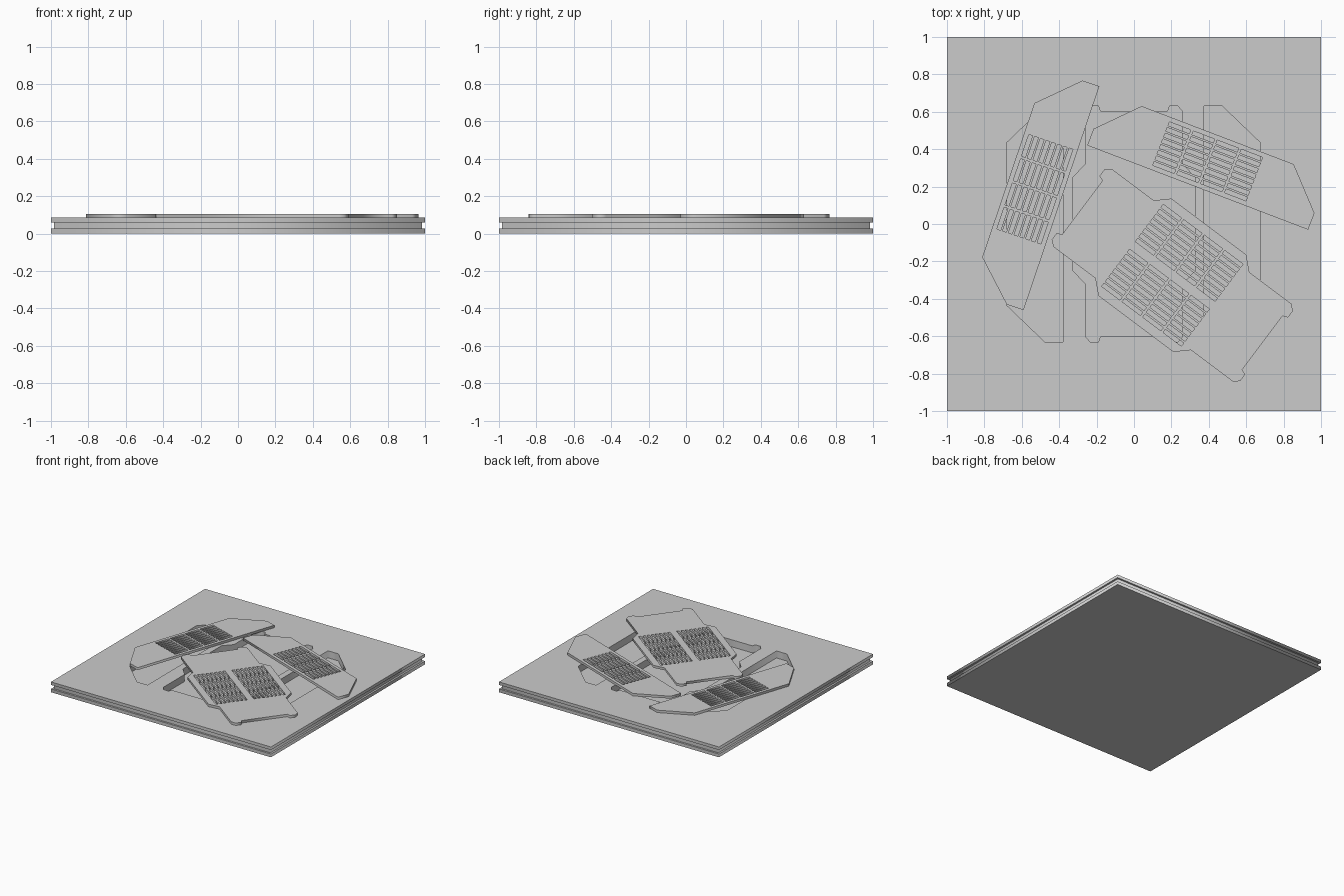
import bpy
from math import radians, sin, cos

if "Cube" in bpy.data.objects:
    bpy.data.objects.remove(bpy.data.objects["Cube"])


def place(points, x=0, y=0, deg=0):
    """Rotate and move a 2D outline."""
    s, c = sin(radians(deg)), cos(radians(deg))
    return [(x + c * px - s * py, y + s * px + c * py) for px, py in points]


def rect(cx, cy, hx, hy):
    return [(cx - hx, cy - hy), (cx + hx, cy - hy), (cx + hx, cy + hy), (cx - hx, cy + hy)]


def plate(name, outline, holes, z0, z1, x=0, y=0, deg=0):
    """Flat plate with cut-outs, made from a filled 2D curve."""
    cu = bpy.data.curves.new(name, 'CURVE')
    cu.dimensions = '2D'
    cu.fill_mode = 'BOTH'
    cu.extrude = (z1 - z0) / 2
    for pts in [outline] + holes:
        sp = cu.splines.new('POLY')
        sp.points.add(len(pts) - 1)
        for p, c in zip(sp.points, pts):
            p.co = (c[0], c[1], 0, 1)
        sp.use_cyclic_u = True
    ob = bpy.data.objects.new(name, cu)
    bpy.context.collection.objects.link(ob)
    ob.location = (x, y, (z0 + z1) / 2)
    ob.rotation_euler.z = radians(deg)
    bpy.ops.object.select_all(action='DESELECT')
    bpy.context.view_layer.objects.active = ob
    ob.select_set(True)
    bpy.ops.object.convert(target='MESH')
    return bpy.context.object


def slots(cx):
    """Vent grille: 8 columns by 4 rows of narrow slots."""
    return [rect(cx + (i - 3.5) * 0.0325, (j - 1.5) * 0.137, 0.0105, 0.061)
            for i in range(8) for j in range(4)]


# Outlines shared by the pits and the loose covers
side = [(0.15, -0.632), (0.15, 0.632), (0.055, 0.632),
        (-0.15, 0.435), (-0.15, -0.435), (0.055, -0.632)]
q = [(0.325, 0.25), (0.26, 0.32), (0.26, 0.6), (0.235, 0.63), (0.19, 0.63), (0.18, 0.602)]
top_half = q + [(-x, y) for x, y in reversed(q)]
centre = top_half + [(-x, -y) for x, y in top_half]

# Floor tile in three layers, with pits open down to the base
pits = [place(side, -0.53, 0), place(side, 0.525, 0, 180), centre]
plate("base_plate", rect(0, 0, 1, 1), [], 0, 0.027)
plate("core_layer", rect(0, 0, 0.985, 0.985), pits, 0.027, 0.06)
plate("top_plate", rect(0, 0, 1, 1), pits, 0.06, 0.085)

# Loose vented covers lying askew on the tile
plate("left_cover", side, slots(0), 0.085, 0.105, -0.53, 0.186, -18.7)
plate("right_cover", side, slots(0), 0.085, 0.105, 0.394, 0.335, -110.9)
plate("centre_cover", centre, slots(-0.15) + slots(0.15), 0.085, 0.105, 0.205, -0.274, 53.1)
